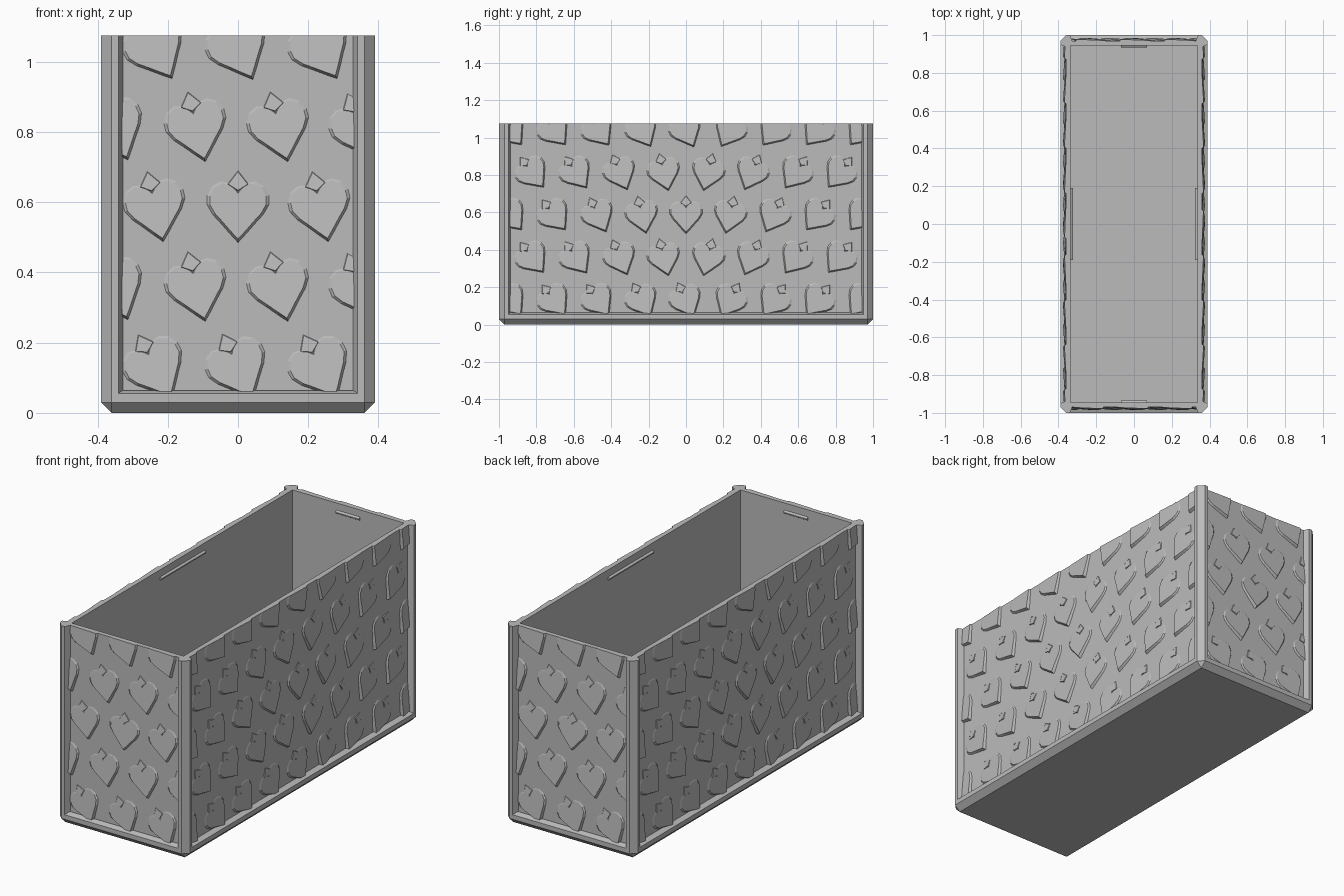
import bpy, bmesh, math
from mathutils import Matrix, Vector

if "Cube" in bpy.data.objects:
    bpy.data.objects.remove(bpy.data.objects["Cube"])

TOP = 1.075            # rim height
PX, PY = 0.36, 0.97    # panel faces
IX, IY = 0.335, 0.945  # inner faces
STEP, ROW = 0.235, 0.2275

grey = bpy.data.materials.new("plain grey")
grey.use_nodes = True
grey.diffuse_color = (0.5, 0.5, 0.5, 1)
grey.node_tree.nodes["Principled BSDF"].inputs["Base Color"].default_value = (0.5, 0.5, 0.5, 1)


def finish(name, bm):
    bmesh.ops.remove_doubles(bm, verts=bm.verts, dist=1e-5)
    bmesh.ops.recalc_face_normals(bm, faces=bm.faces)
    mesh = bpy.data.meshes.new(name)
    bm.to_mesh(mesh)
    bm.free()
    mesh.materials.append(grey)
    ob = bpy.data.objects.new(name, mesh)
    bpy.context.collection.objects.link(ob)
    return ob


def loft(bm, rings):
    """Skin a list of equal point rings and cap both ends."""
    loops = [[bm.verts.new(p) for p in ring] for ring in rings]
    n = len(loops[0])
    for a, b in zip(loops, loops[1:]):
        for i in range(n):
            j = (i + 1) % n
            bm.faces.new((a[i], a[j], b[j], b[i]))
    bm.faces.new(loops[0])
    bm.faces.new(loops[-1])


def plan(x, y, z, c=0.0):
    """Rectangle with cut corners at height z."""
    pts = []
    for sx, sy in ((1, 1), (-1, 1), (-1, -1), (1, -1)):
        pair = [(sx * x, sy * (y - c), z), (sx * (x - c), sy * y, z)]
        pts += pair if sx == sy else pair[::-1]
    return pts


# Open box: outer walls, rim, inner walls and floor
bm = bmesh.new()
rect = lambda x, y, z: [(x, y, z), (-x, y, z), (-x, -y, z), (x, -y, z)]
loft(bm, [rect(PX, PY, 0.03), rect(PX, PY, TOP), rect(IX, IY, TOP), rect(IX, IY, 0.065)])
finish("box_walls", bm)

# Bevelled base with bottom rails
bm = bmesh.new()
loft(bm, [plan(PX, PY, 0), plan(0.39, 1, 0.03, 0.03),
          plan(0.39, 1, 0.055, 0.03), plan(PX - 0.005, PY - 0.005, 0.068)])
# Trim the base so it does not rise above the floor inside
bmesh.ops.bisect_plane(bm, geom=bm.verts[:] + bm.edges[:] + bm.faces[:],
                       plane_co=(0, 0, 0.064), plane_no=(0, 0, 1), clear_outer=True)
bmesh.ops.holes_fill(bm, edges=[e for e in bm.edges if e.is_boundary])
finish("base_rail", bm)

# Corner posts
profile = [(0.325, 0.965), (0.34, 1), (0.36, 1), (0.39, 0.97), (0.39, 0.95), (0.355, 0.935)]
for fb, sy in (("front", -1), ("back", 1)):
    for lr, sx in (("right", -1), ("left", 1)):
        bm = bmesh.new()
        loft(bm, [[(sx * x, sy * y, z) for x, y in profile] for z in (0.04, TOP)])
        finish(f"{fb}_{lr}_post", bm)

# Heart relief: raised at the point, sinking into the panel at the lobes
half = [(0.022, -0.076), (0.05, -0.044), (0.072, -0.02), (0.088, 0.008), (0.088, 0.034),
        (0.075, 0.06), (0.05, 0.074), (0.026, 0.07), (0.008, 0.054)]
heart = [(0, -0.1)] + half + [(0, 0.043)] + [(-x, y) for x, y in reversed(half)]
notch = [(0, 0.047), (0.03, 0.066), (0, 0.105), (-0.03, 0.066)]


def wedge(bm, pts, top, slope, place, depth):
    """Tilted plate that fades to nothing at local height `top`."""
    centre = sum((Vector(p) for p in pts), Vector((0, 0))) / len(pts)
    rings = []
    for scale, raised in ((1, False), (1, None), (0.91, True)):
        ring = []
        for p in pts:
            q = centre + (Vector(p) - centre) * scale
            h = slope * (top - q.y) if raised else (0 if raised is None else -0.004)
            flat = place @ Vector((q.x, 0, q.y))
            ring.append((flat.x, -depth - h, flat.z))
        rings.append(ring)
    loft(bm, rings)


def relief(name, width, depth, mirrored, turn):
    bm = bmesh.new()
    for k in range(-2, 3):
        for i in range(-5, 6):
            u = (i + 0.5 * (k % 2)) * STEP
            if abs(u) > width + 0.1:
                continue
            dist = math.hypot(u, k * ROW)
            angle = math.radians(min(38, 55 * dist))
            if mirrored and u > 0:
                angle = -angle
            place = (Matrix.Translation((u, 0, 0.585 + k * ROW))
                     @ Matrix.Rotation(-angle, 4, "Y"))
            wedge(bm, heart, 0.085, 0.09, place, depth)
            wedge(bm, notch, 0.107, 0.12, place, depth)
    # Cut the pattern off at the frame and rim
    for co, no in (((width, 0, 0), (1, 0, 0)), ((-width, 0, 0), (-1, 0, 0)),
                   ((0, 0, 0.06), (0, 0, -1)), ((0, 0, TOP), (0, 0, 1))):
        bmesh.ops.bisect_plane(bm, geom=bm.verts[:] + bm.edges[:] + bm.faces[:],
                               plane_co=co, plane_no=no, clear_outer=True)
        bmesh.ops.holes_fill(bm, edges=[e for e in bm.edges if e.is_boundary])
    bmesh.ops.rotate(bm, verts=bm.verts, cent=(0, 0, 0),
                     matrix=Matrix.Rotation(math.radians(turn), 3, "Z"))
    finish(name, bm)


relief("front_hearts", 0.33, PY, False, 0)
relief("left_hearts", 0.94, PX, True, 90)
relief("back_hearts", 0.33, PY, False, 180)
relief("right_hearts", 0.94, PX, True, 270)

# Small catch ridges inside the rim
for name, length, depth, turn in (("front", 0.07, IY, 0), ("left", 0.19, IX, 90),
                                  ("back", 0.07, IY, 180), ("right", 0.19, IX, 270)):
    bm = bmesh.new()
    section = [(0.004, 1.015), (-0.011, 1.024), (-0.011, 1.03), (0.004, 1.039)]
    loft(bm, [[(x, -depth - d, z) for d, z in section] for x in (-length, length)])
    bmesh.ops.rotate(bm, verts=bm.verts, cent=(0, 0, 0),
                     matrix=Matrix.Rotation(math.radians(turn), 3, "Z"))
    finish(f"{name}_catch_ridge", bm)
